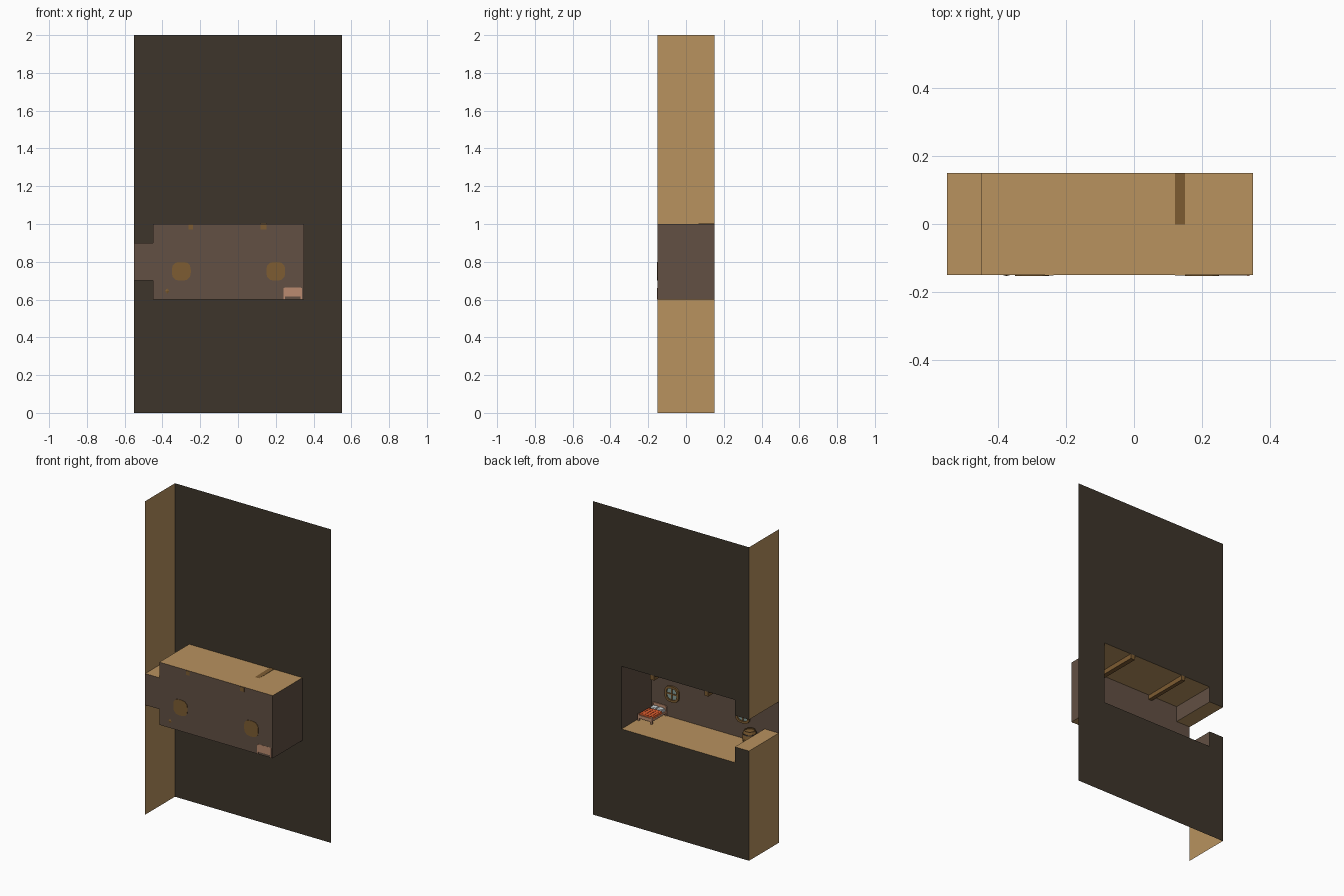
import bpy, bmesh, math
from mathutils import Matrix, Vector

if "Cube" in bpy.data.objects:
    bpy.data.objects.remove(bpy.data.objects["Cube"])


def mat(name, r, g, b):
    m = bpy.data.materials.new(name)
    m.diffuse_color = (r, g, b, 1)
    m.use_nodes = True
    m.node_tree.nodes["Principled BSDF"].inputs["Base Color"].default_value = m.diffuse_color
    return m


DARK = mat("dark_earth", .047, .036, .024)
TAN = mat("tan_boards", .479, .287, .114)
BROWN = mat("brown_plaster", .122, .08, .056)
WOOD = mat("wood", .205, .107, .032)
IRON = mat("dark_iron", .05, .04, .035)
GLASS = mat("glass", .25, .35, .32)
PINK = mat("bed_wood", .5, .26, .16)
ORANGE = mat("blanket", .75, .12, .03)
STRIPE = mat("blanket_stripe", .48, .06, .015)
LINEN = mat("linen", .65, .7, .72)


def finish(name, bm, m):
    me = bpy.data.meshes.new(name)
    bm.to_mesh(me)
    bm.free()
    me.materials.append(m)
    ob = bpy.data.objects.new(name, me)
    bpy.context.collection.objects.link(ob)
    return ob


def sheets(name, rects, m):
    """Flat rectangles: each is (lo, hi), flat along one axis."""
    bm = bmesh.new()
    for lo, hi in rects:
        flat = next(i for i in range(3) if lo[i] == hi[i])
        a, b = [i for i in range(3) if i != flat]
        vs = []
        for u, v in ((lo[a], lo[b]), (hi[a], lo[b]), (hi[a], hi[b]), (lo[a], hi[b])):
            p = [0, 0, 0]
            p[flat], p[a], p[b] = lo[flat], u, v
            vs.append(bm.verts.new(p))
        f = bm.faces.new(vs)
        f.normal_update()
        # rooms face inward, the cut wall faces the viewer at the back
        c = f.calc_center_median()
        goal = Vector((0, 1, 0)) if flat == 1 else Vector((-.05, 0, .8)) - c
        if f.normal.dot(goal) < 0:
            f.normal_flip()
    return finish(name, bm, m)


def box(name, lo, hi, m, bevel=0):
    bm = bmesh.new()
    bmesh.ops.create_cube(bm, size=1)
    for v in bm.verts:
        v.co = [(l + h) / 2 + c * (h - l) for l, h, c in zip(lo, hi, v.co)]
    if bevel:
        bmesh.ops.bevel(bm, geom=bm.edges[:], offset=bevel, segments=2, affect='EDGES', profile=.5)
    return finish(name, bm, m)


def lathe(name, profile, m, loc, n=12):
    """Closed solid turned around z from (radius, height) points."""
    bm = bmesh.new()
    rings = [[bm.verts.new((r * math.cos(2 * math.pi * i / n), r * math.sin(2 * math.pi * i / n), z))
              for i in range(n)] for r, z in profile]
    for a, b in zip(rings, rings[1:]):
        for i in range(n):
            j = (i + 1) % n
            bm.faces.new((a[i], a[j], b[j], b[i]))
    bm.faces.new(rings[0][::-1])
    bm.faces.new(rings[-1])
    bmesh.ops.translate(bm, verts=bm.verts, vec=loc)
    return finish(name, bm, m)


# shell: cut-away wall around the room and passage
B, F = .15, -.15
sheets("cutaway_wall", [((-.55, B, 1), (.55, B, 2)), ((-.55, B, 0), (.55, B, .6)),
                        ((.35, B, .6), (.55, B, 1)), ((-.55, B, .9), (-.45, B, 1)),
                        ((-.55, B, .6), (-.45, B, .7))], DARK)
sheets("shaft_side", [((-.55, F, 0), (-.55, B, .7)), ((-.55, F, .9), (-.55, B, 2))], TAN)
sheets("floor", [((-.45, F, .6), (.35, B, .6)), ((-.55, F, .7), (-.45, B, .7))], TAN)
sheets("ceiling", [((-.45, F, 1), (.35, B, 1)), ((-.55, F, .9), (-.45, B, .9))], TAN)
sheets("room_walls", [((-.45, F, .6), (.35, F, 1)), ((-.55, F, .7), (-.45, F, .9)),
                      ((.35, F, .6), (.35, B, 1)), ((-.45, F, .6), (-.45, B, .7)),
                      ((-.45, F, .9), (-.45, B, 1))], BROWN)

# ceiling beams, their near ends just breaking through the ceiling
for i, (x0, x1, top) in enumerate(((-.262, -.237, 1.0), (.12, .15, 1.003))):
    beam = box(f"ceiling_beam_{i}", (x0, -.152, .97), (x1, B, top), WOOD)
    for v in beam.data.vertices:
        if v.co.y < 0 and v.co.z > .98:
            v.co.z = .997


# round-cornered windows
def outline(r, n=16):
    pts = []
    for i in range(n):
        a = 2 * math.pi * (i + .5) / n
        c, s = math.cos(a), math.sin(a)
        k = (abs(c) ** 3 + abs(s) ** 3) ** (-1 / 3)
        pts.append((r * k * c, r * k * s))
    return pts


def window(tag, x, z):
    bm = bmesh.new()
    rings = [[bm.verts.new((x + px, y, z + pz)) for px, pz in outline(r)]
             for r, y in ((.05, -.153), (.05, -.138), (.036, -.138), (.036, -.146))]
    for a, b in zip(rings, rings[1:]):
        for i in range(len(a)):
            j = (i + 1) % len(a)
            bm.faces.new((a[i], b[i], b[j], a[j]))
    bm.faces.new(rings[0])
    bmesh.ops.recalc_face_normals(bm, faces=bm.faces)
    finish(f"window_frame_{tag}", bm, WOOD)
    bm = bmesh.new()
    bm.faces.new([bm.verts.new((x + px, -.146, z + pz)) for px, pz in reversed(outline(.036))])
    finish(f"window_glass_{tag}", bm, GLASS)
    box(f"window_upright_{tag}", (x - .004, -.147, z - .036), (x + .004, -.14, z + .036), WOOD)
    box(f"window_crossbar_{tag}", (x - .036, -.147, z - .004), (x + .036, -.141, z + .004), WOOD)


window("left", -.3, .75)
window("right", .2, .75)

# bed in the corner, head against the front wall
X0, X1 = .24, .34
for i, x in enumerate((X0, X1 - .008)):
    box(f"bed_head_post_{i}", (x, -.153, .6), (x + .008, -.143, .66), PINK)
    box(f"bed_foot_post_{i}", (x, -.008, .6), (x + .008, .002, .644), PINK)
    box(f"bed_rail_{i}", (x + .001, -.146, .616), (x + .007, -.004, .63), PINK)
box("bed_headboard", (X0 + .006, -.151, .615), (X1 - .006, -.145, .664), PINK)
box("bed_footboard", (X0 + .006, -.006, .615), (X1 - .006, 0, .636), PINK)
box("mattress", (X0 + .006, -.145, .62), (X1 - .006, -.006, .638), LINEN, .003)
box("blanket", (X0 + .002, -.108, .626), (X1 - .002, -.004, .643), ORANGE, .004)
for i in range(4):
    x = X0 + .014 + i * .022
    box(f"blanket_stripe_{i}", (x, -.106, .64), (x + .007, -.006, .6438), STRIPE)
for i in range(2):
    x = X0 + .01 + i * .042
    box(f"pillow_{i}", (x, -.142, .636), (x + .038, -.112, .65), LINEN, .005)

# barrel in the other corner, its belly touching the front wall
LOC = (-.375, -.107, .6)
lathe("barrel", [(.034, 0), (.041, .02), (.046, .045), (.041, .07), (.034, .09),
                 (.029, .09), (.029, .083)], WOOD, LOC)
for i, z in enumerate((.018, .066)):
    lathe(f"barrel_hoop_{i}", [(.0425, z), (.0425, z + .007)], IRON, LOC)
